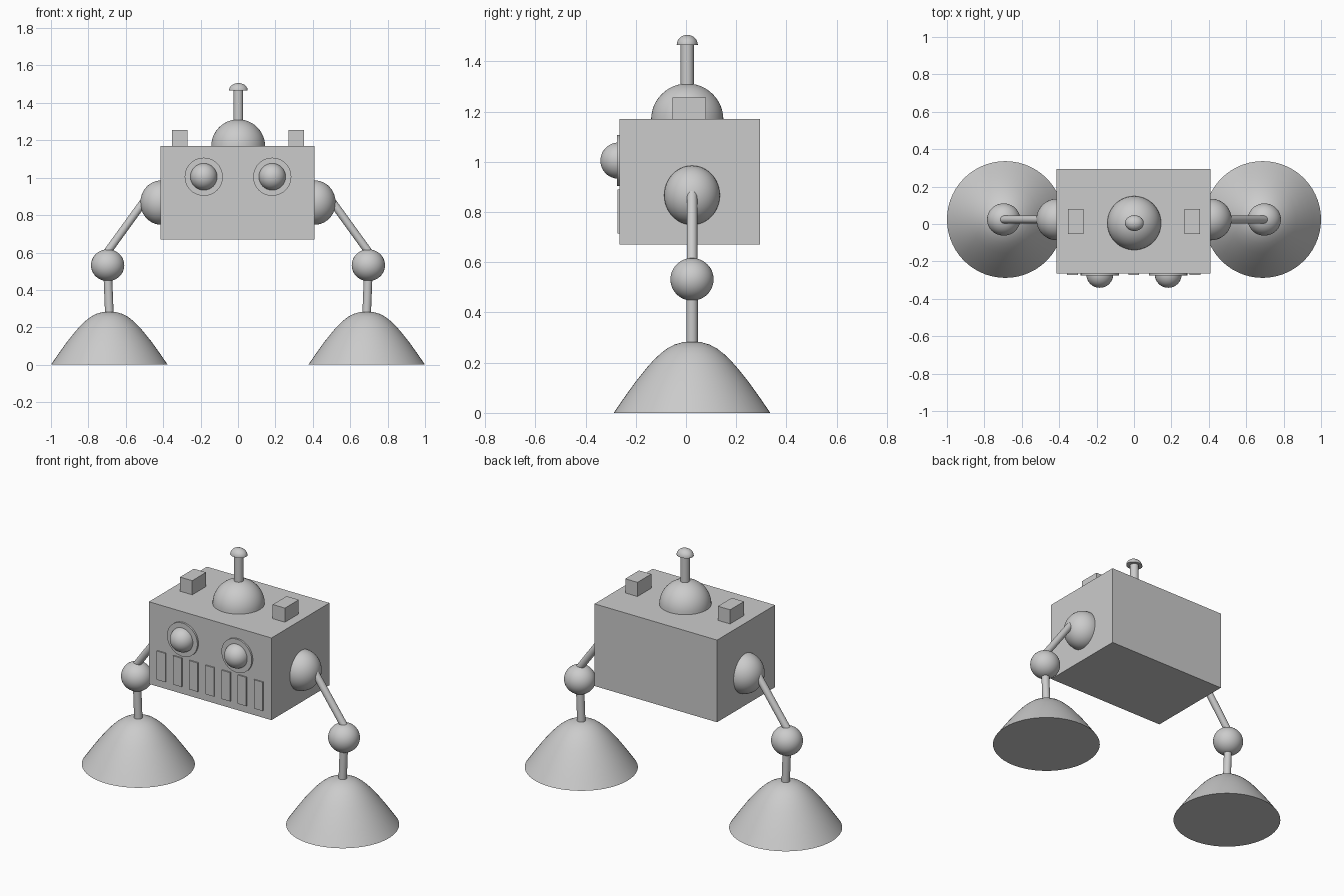
import bpy, bmesh, math
from mathutils import Vector

if "Cube" in bpy.data.objects:
    bpy.data.objects.remove(bpy.data.objects["Cube"])

LEG_Y = 0.024


def finish(name, bm, smooth=False):
    bmesh.ops.recalc_face_normals(bm, faces=bm.faces)
    mesh = bpy.data.meshes.new(name)
    bm.to_mesh(mesh)
    bm.free()
    ob = bpy.data.objects.new(name, mesh)
    bpy.context.collection.objects.link(ob)
    if smooth:
        bpy.ops.object.select_all(action='DESELECT')
        ob.select_set(True)
        bpy.context.view_layer.objects.active = ob
        bpy.ops.object.shade_smooth_by_angle(angle=math.radians(35))
    return ob


def box(name, lo, hi):
    lo, hi = Vector(lo), Vector(hi)
    bm = bmesh.new()
    bmesh.ops.create_cube(bm, size=1)
    bmesh.ops.scale(bm, vec=hi - lo, verts=bm.verts)
    bmesh.ops.translate(bm, vec=(lo + hi) / 2, verts=bm.verts)
    return finish(name, bm)


def ball(name, centre, radii):
    bm = bmesh.new()
    bmesh.ops.create_uvsphere(bm, u_segments=48, v_segments=24, radius=1)
    bmesh.ops.scale(bm, vec=radii, verts=bm.verts)
    bmesh.ops.translate(bm, vec=centre, verts=bm.verts)
    return finish(name, bm, True)


def rod(name, a, b, radius):
    a, b = Vector(a), Vector(b)
    bm = bmesh.new()
    bmesh.ops.create_cone(bm, cap_ends=True, segments=40, radius1=radius,
                          radius2=radius, depth=(b - a).length)
    bmesh.ops.rotate(bm, matrix=(b - a).to_track_quat('Z', 'Y').to_matrix(), verts=bm.verts)
    bmesh.ops.translate(bm, vec=(a + b) / 2, verts=bm.verts)
    return finish(name, bm, True)


def lathe(name, profile, centre, scale=(1, 1, 1), n=56):
    # profile runs from the rim up to a pole on the axis; the base is capped
    bm = bmesh.new()
    rings = [[bm.verts.new((r * math.cos(2 * math.pi * i / n),
                            r * math.sin(2 * math.pi * i / n), z)) for i in range(n)]
             for r, z in profile[:-1]]
    for lower, upper in zip(rings, rings[1:]):
        for i in range(n):
            j = (i + 1) % n
            bm.faces.new((lower[i], lower[j], upper[j], upper[i]))
    pole = bm.verts.new((0, 0, profile[-1][1]))
    for i in range(n):
        bm.faces.new((rings[-1][i], rings[-1][(i + 1) % n], pole))
    bm.faces.new(rings[0][::-1])
    bmesh.ops.scale(bm, vec=scale, verts=bm.verts)
    bmesh.ops.translate(bm, vec=centre, verts=bm.verts)
    return finish(name, bm, True)


# Body block
box("body", (-0.415, -0.264, 0.67), (0.41, 0.294, 1.17))

# Head dome, antenna and cap
quarter = [(math.cos(math.pi * i / 24), math.sin(math.pi * i / 24)) for i in range(13)]
lathe("head_dome", quarter, (0.001, 0.005, 1.168), (0.144, 0.144, 0.144))
rod("antenna", (0.002, 0.005, 1.28), (0.002, 0.005, 1.48), 0.026)
lathe("antenna_cap", quarter, (0.002, 0.005, 1.466), (0.05, 0.042, 0.04))

# Teeth along the lower front
for i in range(7):
    x = (i - 3) * 0.109 - 0.001
    box(f"tooth_{i + 1}", (x - 0.029, -0.272, 0.714), (x + 0.029, -0.255, 0.889))

# Softly rounded cone for the feet
FOOT = [(0.312, 0), (0.268, 0.064), (0.225, 0.124), (0.18, 0.18), (0.155, 0.208),
        (0.128, 0.234), (0.1, 0.256), (0.07, 0.272), (0.035, 0.282), (0, 0.285)]

for s, side in ((-1, "left"), (1, "right")):
    # Eye and its backing disc
    rod(f"{side}_eye_disc", (s * 0.183, -0.255, 1.005), (s * 0.183, -0.275, 1.005), 0.102)
    ball(f"{side}_eye", (s * 0.183, -0.269, 1.005), (0.072, 0.072, 0.072))
    # Block on the roof
    x = s * 0.312
    box(f"{side}_roof_block", (x - 0.041, -0.053, 1.16), (x + 0.041, 0.08, 1.256))
    # Shoulder, upper and lower leg, knee and foot
    ball(f"{side}_shoulder", (s * 0.412, LEG_Y, 0.867), (0.11, 0.111, 0.118))
    rod(f"{side}_upper_leg", (s * 0.697, LEG_Y, 0.605), (s * 0.5, LEG_Y, 0.877), 0.021)
    ball(f"{side}_knee", (s * 0.697, LEG_Y, 0.532), (0.089, 0.086, 0.085))
    rod(f"{side}_lower_leg", (s * 0.697, LEG_Y, 0.50), (s * 0.687, LEG_Y, 0.25), 0.023)
    lathe(f"{side}_foot", FOOT, (s * 0.688, LEG_Y, 0))
